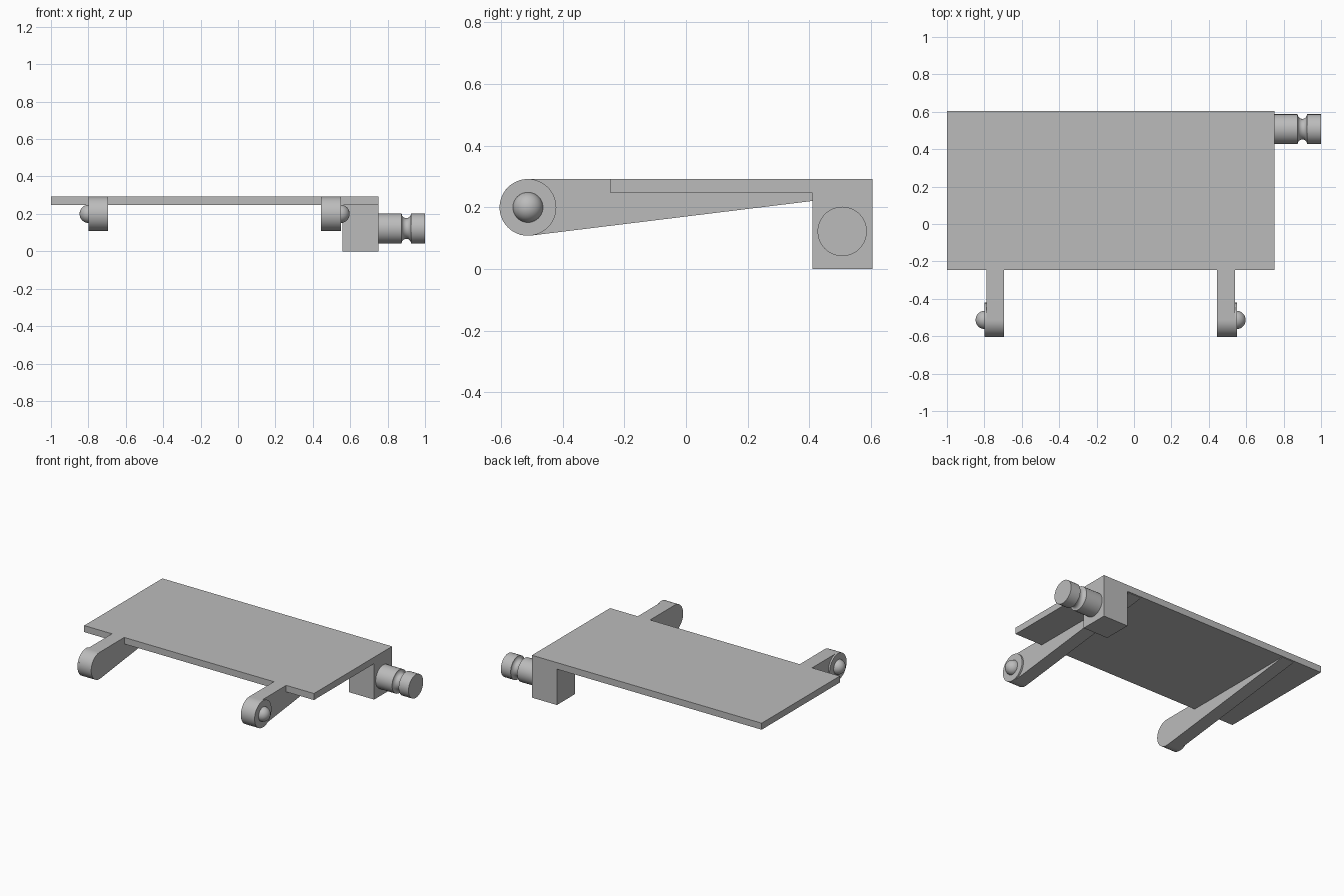
import bpy, bmesh, math
from mathutils import Matrix

cube = bpy.data.objects.get("Cube")
if cube:
    bpy.data.objects.remove(cube, do_unlink=True)

grey = bpy.data.materials.new("plain_grey")
grey.use_nodes = True
GREY = (0.5, 0.5, 0.5, 1)
grey.diffuse_color = GREY
grey.node_tree.nodes["Principled BSDF"].inputs["Base Color"].default_value = GREY

TOP, UNDER = 0.292, 0.247        # plate surfaces
FRONT, BACK = -0.245, 0.605      # plate edges
EYE_Y, EYE_Z, EYE_R = -0.513, 0.2, 0.092


def finish(name, bm, smooth=True):
    bmesh.ops.recalc_face_normals(bm, faces=bm.faces)
    mesh = bpy.data.meshes.new(name)
    bm.to_mesh(mesh)
    bm.free()
    mesh.materials.append(grey)
    obj = bpy.data.objects.new(name, mesh)
    bpy.context.collection.objects.link(obj)
    if smooth:
        bpy.ops.object.select_all(action='DESELECT')
        obj.select_set(True)
        bpy.context.view_layer.objects.active = obj
        bpy.ops.object.shade_smooth_by_angle(angle=math.radians(30))
    return obj


def prism(name, outline, x0, x1, smooth=True):
    """Extrude a (y, z) outline along x."""
    bm = bmesh.new()
    face = bm.faces.new([bm.verts.new((x0, y, z)) for y, z in outline])
    new = bmesh.ops.extrude_face_region(bm, geom=[face])["geom"]
    verts = [v for v in new if isinstance(v, bmesh.types.BMVert)]
    bmesh.ops.translate(bm, verts=verts, vec=(x1 - x0, 0, 0))
    return finish(name, bm, smooth)


def rect(y0, y1, z0, z1):
    return [(y0, z0), (y1, z0), (y1, z1), (y0, z1)]


def arc(start, end, steps):
    """Points around the arm's round end, angles in degrees."""
    angles = [math.radians(start + (end - start) * i / steps) for i in range(steps + 1)]
    return [(EYE_Y + EYE_R * math.cos(a), EYE_Z + EYE_R * math.sin(a)) for a in angles]


# Plate and the corner block below it
prism("plate", rect(FRONT, BACK, UNDER, TOP), -1, 0.75, False)
prism("corner_block", rect(0.41, BACK, 0, UNDER), 0.56, 0.75, False)

# Tapered arms with a round boss and a ball on the outer side
arm_outline = arc(90, 277, 32) + [(0.6, 0.244), (0.6, UNDER), (FRONT, UNDER), (FRONT, TOP)]
for side, inner, sign in (("left", 0.445, 1), ("right", -0.695, -1)):
    outer = inner + sign * 0.094
    prism(side + "_arm", arm_outline, inner, outer)
    prism(side + "_boss", arc(0, 354, 59), outer, outer + sign * 0.011)
    bm = bmesh.new()
    bmesh.ops.create_uvsphere(bm, u_segments=40, v_segments=20, radius=0.049,
                              matrix=Matrix.Translation((outer + sign * 0.009, EYE_Y, EYE_Z)))
    finish(side + "_ball", bm)

# Side pin: lathed about the x axis with a rounded groove
PIN_R, GROOVE_X, GROOVE_R = 0.08, 0.9, 0.025
profile = [(0.75, 0), (0.75, PIN_R), (GROOVE_X - GROOVE_R, PIN_R)]
for i in range(13):
    a = math.pi * i / 12
    profile.append((GROOVE_X - GROOVE_R * math.cos(a), PIN_R - GROOVE_R * math.sin(a)))
profile += [(1, PIN_R), (1, 0)]
bm = bmesh.new()
points = [bm.verts.new((x, r, 0)) for x, r in profile]
edges = [bm.edges.new(pair) for pair in zip(points, points[1:])]
bmesh.ops.spin(bm, geom=points + edges, cent=(0, 0, 0), axis=(1, 0, 0),
               angle=math.tau, steps=48, use_duplicate=False)
bmesh.ops.remove_doubles(bm, verts=bm.verts, dist=0.0001)
bmesh.ops.translate(bm, verts=bm.verts, vec=(0, 0.507, 0.122))
finish("side_pin", bm)
